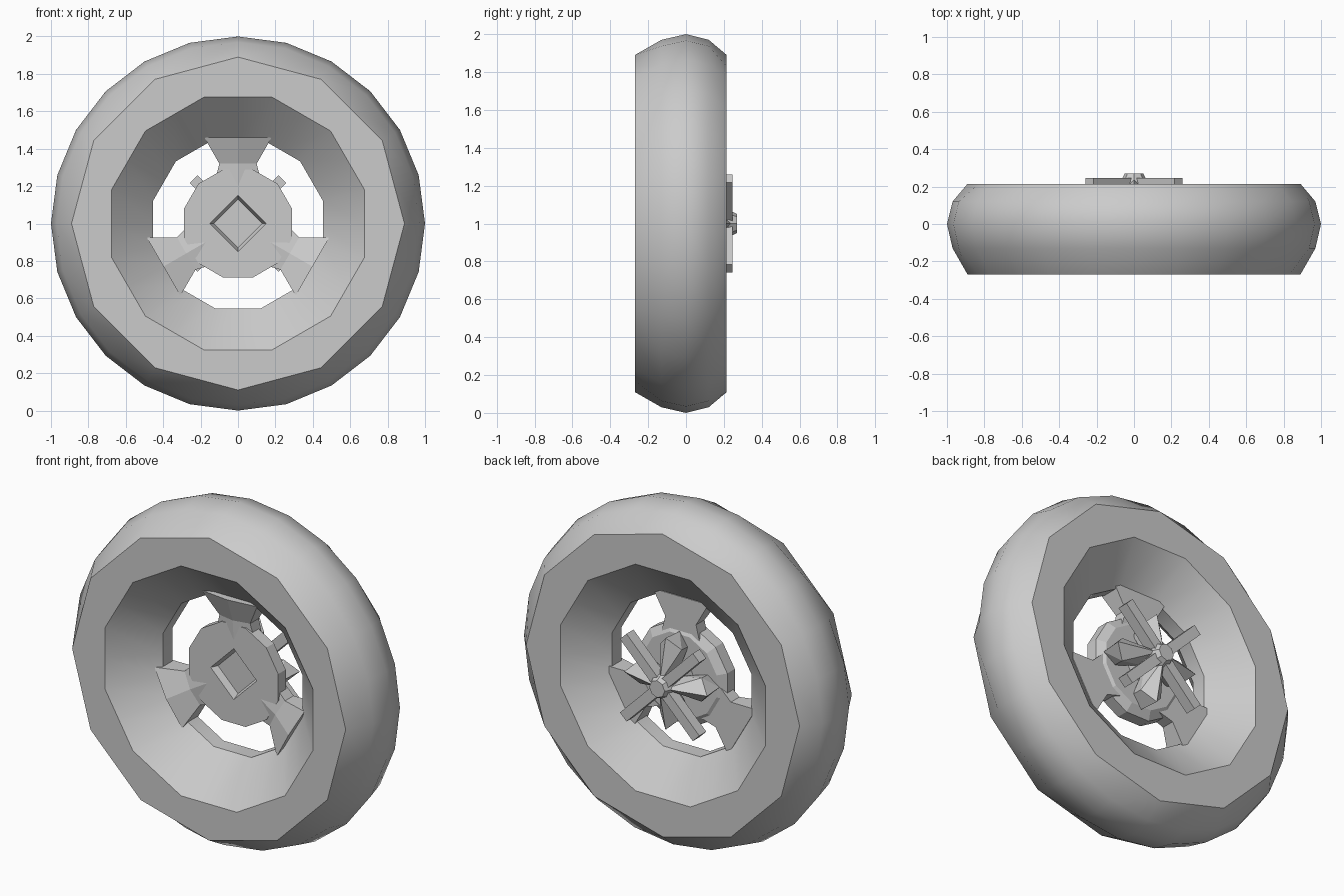
import bpy, bmesh
from math import sin, cos, pi, radians

cube = bpy.data.objects.get("Cube")
if cube:
    bpy.data.objects.remove(cube, do_unlink=True)

grey = bpy.data.materials.new("wheel grey")
grey.use_nodes = True
GREY = (0.6, 0.6, 0.6, 1)
grey.diffuse_color = GREY
grey.node_tree.nodes["Principled BSDF"].inputs["Base Color"].default_value = GREY

SIDES = 24
AXLE = 1.0  # height of the wheel centre


def polar(r, t, y, a):
    """Point at radius r and sideways offset t, turned by a about the axle."""
    return (r * sin(a) + t * cos(a), y, AXLE + r * cos(a) - t * sin(a))


def finish(name, bm, smooth=None):
    bmesh.ops.recalc_face_normals(bm, faces=bm.faces)
    mesh = bpy.data.meshes.new(name)
    bm.to_mesh(mesh)
    bm.free()
    mesh.materials.append(grey)
    obj = bpy.data.objects.new(name, mesh)
    bpy.context.collection.objects.link(obj)
    if smooth:
        bpy.ops.object.select_all(action="DESELECT")
        obj.select_set(True)
        bpy.context.view_layer.objects.active = obj
        bpy.ops.object.shade_smooth_by_angle(angle=radians(smooth))
    return obj


def skin(bm, rings, closed):
    """Join successive rings of points with quads; cap the ends if open."""
    rows = [[bm.verts.new(p) for p in ring] for ring in rings]
    n = len(rows[0])
    pairs = list(zip(rows, rows[1:]))
    if closed:
        pairs.append((rows[-1], rows[0]))
    else:
        bm.faces.new(rows[0])
        bm.faces.new(rows[-1])
    for a, b in pairs:
        for i in range(n):
            j = (i + 1) % n
            bm.faces.new((a[i], a[j], b[j], b[i]))


def lathe(name, profile, closed=False, smooth=None):
    """Profile entries: y, radius, polygon sides, polygon turn in half sides."""
    rings = []
    for y, r, n, turn in profile:
        ring = []
        for i in range(SIDES):
            a = 2 * pi * i / SIDES
            local = (a + turn * pi / n + 1e-6) % (2 * pi / n) - pi / n
            ring.append(polar(r * cos(pi / n) / cos(local), 0, y, a))
        rings.append(ring)
    bm = bmesh.new()
    skin(bm, rings, closed)
    return finish(name, bm, smooth)


def hull(name, points, angle):
    bm = bmesh.new()
    for r, t, y in points:
        bm.verts.new(polar(r, t, y, angle))
    bmesh.ops.convex_hull(bm, input=bm.verts[:])
    return finish(name, bm)


# Tyre with flat side walls and a waisted central opening
lathe("tyre", [
    (-0.27, 0.89, 12, 0), (-0.13, 0.97, 24, 0), (0, 1, 24, 0),
    (0.12, 0.97, 24, 0), (0.215, 0.89, 12, 0), (0.215, 0.69, 12, 1),
    (0.04, 0.47, 12, 1), (-0.05, 0.47, 12, 1), (-0.27, 0.70, 12, 1),
], closed=True, smooth=35)

# Hub plate with a diamond recess in front
lathe("hub_plate", [
    (0.06, 0.25, 12, 1), (0.03, 0.3, 12, 1), (-0.04, 0.3, 12, 1),
    (-0.04, 0.15, 4, 0), (0, 0.13, 4, 0),
])

# Three flared spokes with a ridge on the front
for k in range(3):
    rings = []
    for r, w, front, back in [(0.2, 0.13, -0.02, 0.05),
                              (0.32, 0.1, -0.03, 0.05),
                              (0.46, 0.18, -0.08, 0.05)]:
        section = [(-w, front), (0, front - 0.02), (w, front), (w, back), (-w, back)]
        rings.append([polar(r, t, y, k * 2 * pi / 3) for t, y in section])
    bm = bmesh.new()
    skin(bm, rings, False)
    finish(f"spoke_{k + 1}", bm)

# Central post at the back
lathe("hub_post", [(0.05, 0.1, 8, 0), (0.23, 0.07, 8, 0), (0.27, 0.05, 8, 0)])

# Back star: ridged blades on the axes, straight bars on the diagonals
blade = [(0.03, 0, 0.245), (0.27, 0, 0.19), (0.26, 0, 0.06)]
blade += [(r, s * w, y) for s in (-1, 1)
          for r, w, y in [(0.04, 0.03, 0.12), (0.2, 0.07, 0.14), (0.18, 0.05, 0.05)]]
bar = [(r, t, y) for r in (0.03, 0.335) for t in (-0.03, 0.03) for y in (0.18, 0.245)]
for k in range(4):
    hull(f"star_blade_{k + 1}", blade, k * pi / 2)
    hull(f"star_bar_{k + 1}", bar, k * pi / 2 + pi / 4)
